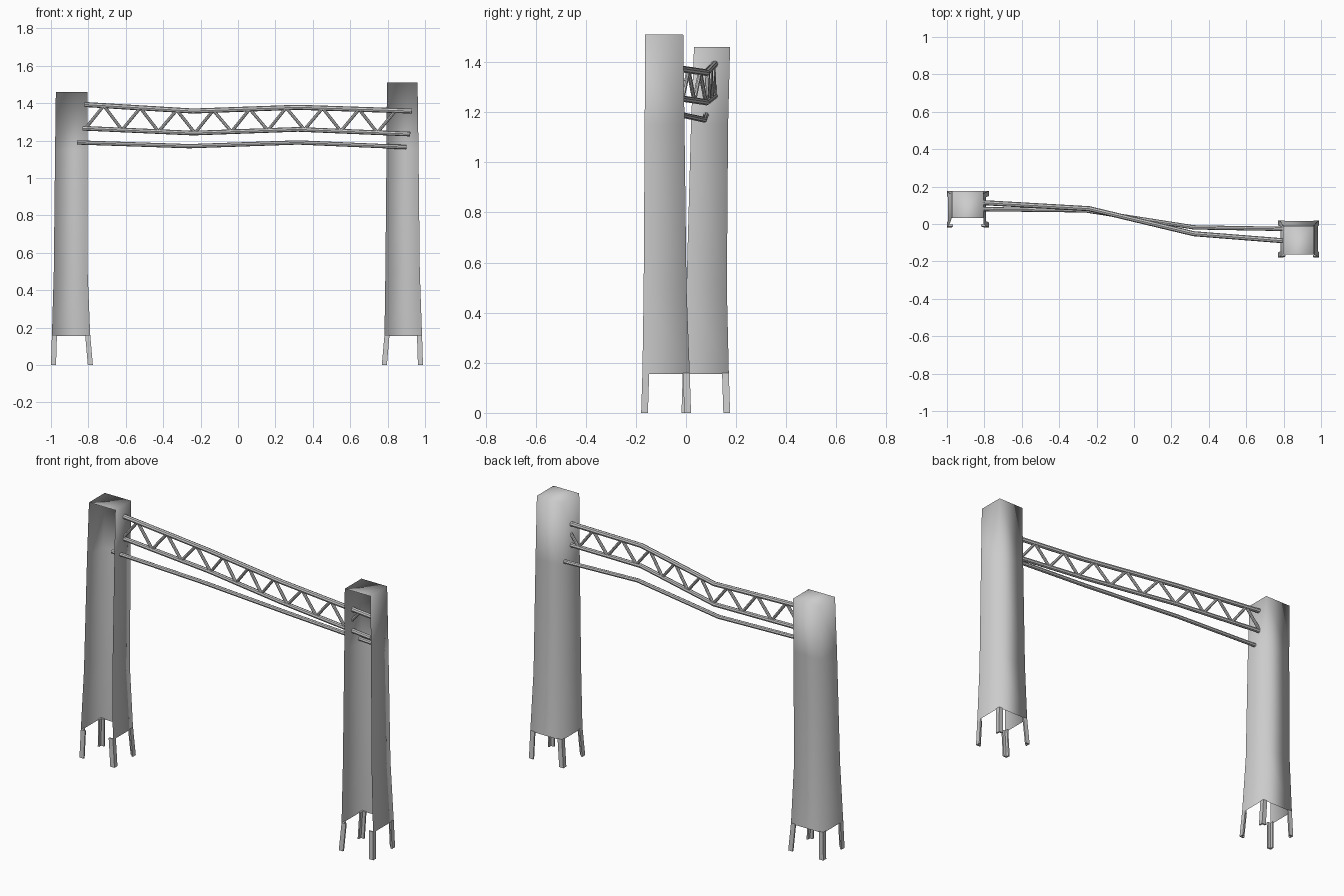
import bpy, bmesh
from mathutils import Vector

if "Cube" in bpy.data.objects:
    bpy.data.objects.remove(bpy.data.objects["Cube"])


def mesh_object(name, bm, smooth=True):
    bmesh.ops.recalc_face_normals(bm, faces=bm.faces[:])
    me = bpy.data.meshes.new(name)
    bm.to_mesh(me)
    bm.free()
    for p in me.polygons:
        p.use_smooth = smooth
    ob = bpy.data.objects.new(name, me)
    bpy.context.collection.objects.link(ob)
    return ob


def tower_shell(name, levels):
    """Thin three-sided sleeve, open at front and bottom, closed on top.
    levels: (z, x0, x1, y0, y1) from bottom to top."""
    bm = bmesh.new()
    rings = [[bm.verts.new(c) for c in
              ((x0, y0, z), (x0, y1, z), (x1, y1, z), (x1, y0, z))]
             for z, x0, x1, y0, y1 in levels]
    for a, b in zip(rings, rings[1:]):
        for i in range(3):
            bm.faces.new((a[i], a[i + 1], b[i + 1], b[i]))
    bm.faces.new(rings[-1])
    return mesh_object(name, bm)


def angle_leg(name, top, foot, sx, sy, w=0.027, t=0.009):
    """L-section leg, outer corner at top/foot, arms pointing inwards."""
    prof = ((0, 0), (w, 0), (w, t), (t, t), (t, w), (0, w))
    bm = bmesh.new()
    lo, hi = ([bm.verts.new((p[0] - sx * u, p[1] - sy * v, p[2]))
               for u, v in prof] for p in (foot, top))
    for i in range(6):
        j = (i + 1) % 6
        bm.faces.new((lo[i], lo[j], hi[j], hi[i]))
    bm.faces.new(lo)
    bm.faces.new(hi)
    return mesh_object(name, bm, False)


def tubes(name, paths, r):
    """Octagonal tubes along polyline paths."""
    cu = bpy.data.curves.new(name, 'CURVE')
    cu.dimensions = '3D'
    cu.bevel_depth = r
    cu.bevel_resolution = 2
    cu.use_fill_caps = True
    for path in paths:
        s = cu.splines.new('POLY')
        s.points.add(len(path) - 1)
        for p, c in zip(s.points, path):
            p.co = (*c, 1)
    ob = bpy.data.objects.new(name, cu)
    bpy.context.collection.objects.link(ob)
    bpy.ops.object.select_all(action='DESELECT')
    ob.select_set(True)
    bpy.context.view_layer.objects.active = ob
    bpy.ops.object.convert(target='MESH')
    bpy.ops.object.shade_smooth_by_angle()
    return ob


def at_x(path, x):
    """Point on a polyline at the given x."""
    for a, b in zip(path, path[1:]):
        if x <= b[0] or b is path[-1]:
            return Vector(a).lerp(Vector(b), (x - a[0]) / (b[0] - a[0]))


# Tower sleeves
towers = {
    "left": ((0.155, -0.995, -0.79, -0.013, 0.171),
             (0.50, -0.985, -0.804, 0.002, 0.163),
             (1.15, -0.978, -0.804, 0.02, 0.168),
             (1.46, -0.974, -0.806, 0.032, 0.176)),
    "right": ((0.155, 0.783, 0.984, -0.174, 0.015),
              (0.50, 0.788, 0.972, -0.169, 0.002),
              (1.15, 0.794, 0.965, -0.165, -0.006),
              (1.51, 0.796, 0.96, -0.163, -0.011)),
}
for side, levels in towers.items():
    tower_shell(side + "_tower", levels)
    z, x0, x1, y0, y1 = levels[0]
    # Splayed corner legs
    for x, sx in ((x0, -1), (x1, 1)):
        for y, sy in ((y0, -1), (y1, 1)):
            name = f"{side}_{'front' if sy < 0 else 'back'}_leg"
            angle_leg(name, (x, y, z + 0.005),
                      (x + sx * (0.005 if x * sx > 0 else 0.014), y + sy * 0.005, 0),
                      sx, sy)

# Bent chords and lower cable rail
upper = [(-0.82, 0.115, 1.393), (-0.24, 0.082, 1.358), (0.32, -0.052, 1.378), (0.93, -0.10, 1.358)]
lower = [(-0.83, 0.115, 1.266), (-0.24, 0.082, 1.240), (0.32, -0.052, 1.260), (0.92, -0.10, 1.235)]
rail = [(-0.86, 0.080, 1.190), (-0.26, 0.073, 1.170), (0.32, -0.018, 1.190), (0.90, -0.028, 1.165)]
tubes("upper_chord", [upper], 0.0135)
tubes("lower_chord", [lower], 0.0125)
tubes("lower_rail", [rail], 0.0115)

# Zigzag bracing between the chords
nodes = [at_x(upper if i % 2 else lower, -0.815 + 0.0975 * i) for i in range(18)]
tubes("truss_bracing", list(zip(nodes, nodes[1:])), 0.0085)
